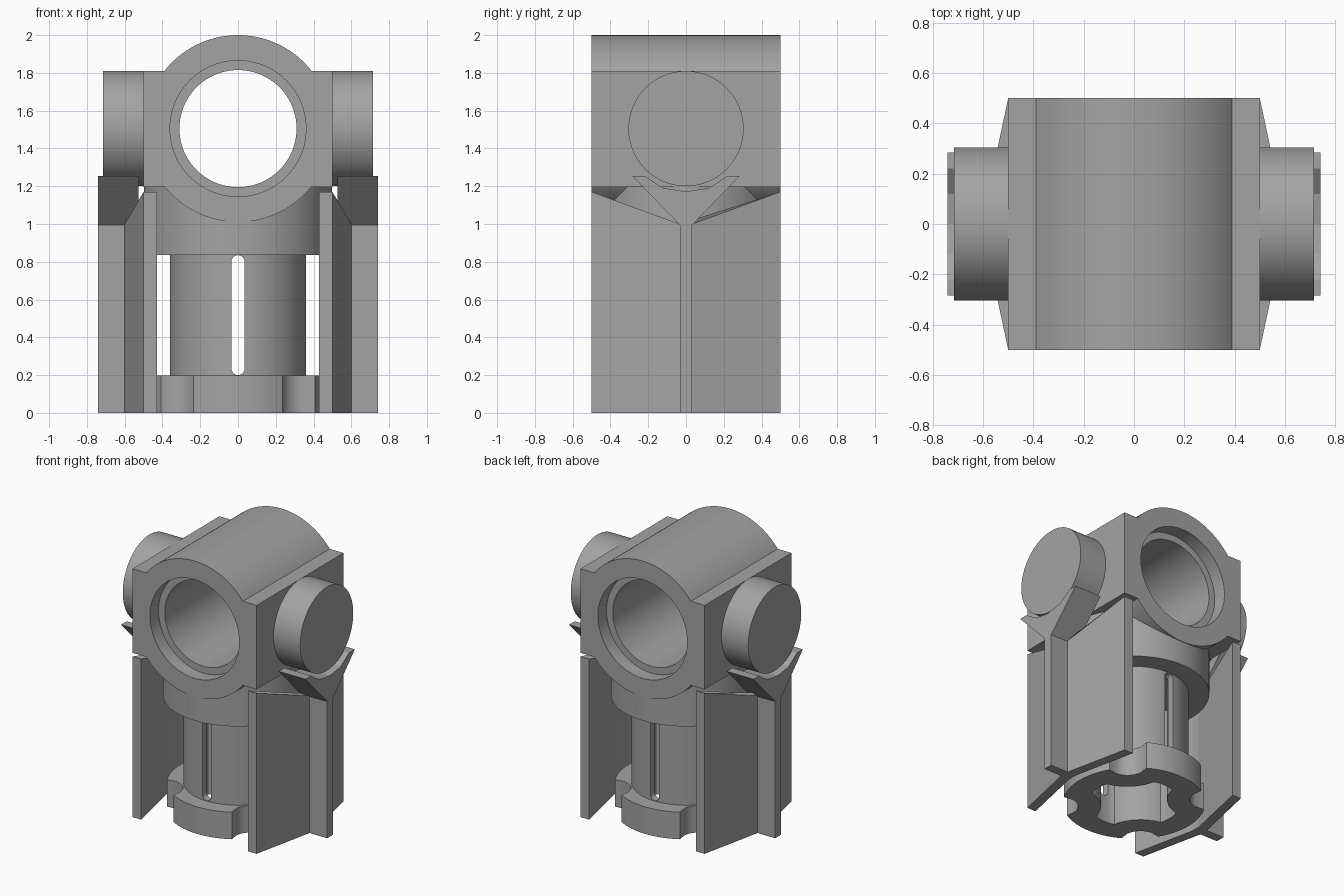
import bpy, bmesh, math

if "Cube" in bpy.data.objects:
    bpy.data.objects.remove(bpy.data.objects["Cube"], do_unlink=True)

grey = bpy.data.materials.new("light_grey")
grey.use_nodes = True
COLOUR = (0.37, 0.37, 0.37, 1)
grey.diffuse_color = COLOUR
grey.node_tree.nodes["Principled BSDF"].inputs["Base Color"].default_value = COLOUR


def prism(name, outline, axis, start, end):
    """Extrude a 2D outline along an axis; the outline uses the other two axes in order."""
    place = {"x": lambda u, v, w: (w, u, v),
             "y": lambda u, v, w: (u, w, v),
             "z": lambda u, v, w: (u, v, w)}[axis]
    bm = bmesh.new()
    rings = [[bm.verts.new(place(u, v, w)) for u, v in outline] for w in (start, end)]
    bm.faces.new(rings[0])
    bm.faces.new(rings[1])
    n = len(outline)
    for i in range(n):
        j = (i + 1) % n
        bm.faces.new((rings[0][i], rings[0][j], rings[1][j], rings[1][i]))
    bmesh.ops.recalc_face_normals(bm, faces=bm.faces)
    mesh = bpy.data.meshes.new(name)
    bm.to_mesh(mesh)
    bm.free()
    mesh.materials.append(grey)
    ob = bpy.data.objects.new(name, mesh)
    bpy.context.collection.objects.link(ob)
    return ob


def circle(r, cu=0, cv=0, n=96):
    return [(cu + r * math.cos(2 * math.pi * i / n), cv + r * math.sin(2 * math.pi * i / n))
            for i in range(n)]


def lobed(r, bite, centre=0.5, n=96):
    """Circle with four round bites on the diagonals."""
    pts = []
    for i in range(n):
        a = 2 * math.pi * i / n
        off = (a % (math.pi / 2)) - math.pi / 4
        root = bite ** 2 - (centre * math.sin(off)) ** 2
        d = r if root < 0 else min(r, centre * math.cos(off) - math.sqrt(root))
        pts.append((d * math.cos(a), d * math.sin(a)))
    return pts


def activate(ob):
    bpy.ops.object.select_all(action="DESELECT")
    ob.select_set(True)
    bpy.context.view_layer.objects.active = ob


def boolean(ob, others, operation="DIFFERENCE"):
    activate(ob)
    for other in others:
        mod = ob.modifiers.new("bool", "BOOLEAN")
        mod.operation, mod.solver, mod.object = operation, "EXACT", other
        bpy.ops.object.modifier_apply(modifier=mod.name)


def smooth(ob):
    activate(ob)
    bpy.ops.object.shade_smooth_by_angle(angle=math.radians(25))


AXIS_Z = 1.505

# Cutters: stepped bore, lobed axle hole, slot
bore = prism("bore_cutter", circle(0.31, 0, AXIS_Z), "y", -0.7, 0.7)
rims = [prism("rim_cutter", circle(0.36, 0, AXIS_Z), "y", s * 0.4, s * 0.7) for s in (-1, 1)]
axle_hole = prism("axle_hole_cutter", lobed(0.31, 0.28), "z", -0.1, 0.835)
arc = [math.pi * i / 12 for i in range(13)]
slot_outline = ([(0.035 * math.cos(a), 0.8 + 0.035 * math.sin(a)) for a in arc]
                + [(-0.035 * math.cos(a), 0.235 - 0.035 * math.sin(a)) for a in arc])
slot = prism("slot_cutter", slot_outline, "y", -0.7, 0.7)
cutters = [bore, *rims, axle_hole, slot]

# Crosswise sleeve with square shoulders
sleeve = prism("sleeve", circle(0.495, 0, AXIS_Z, 128), "y", -0.5, 0.5)
block = prism("block_helper", [(-0.5, 1.197), (0.5, 1.197), (0.5, 1.81), (-0.5, 1.81)], "y", -0.5, 0.5)
cutters.append(block)
boolean(sleeve, [block], "UNION")
boolean(sleeve, [bore, *rims])

# Neck under the sleeve
neck = prism("neck", circle(0.497), "z", 0.835, 1.25)
boolean(neck, [bore, *rims])

# Slotted hollow stem and notched collar
stem = prism("stem", circle(0.36), "z", 0.19, 0.84)
boolean(stem, [axle_hole, slot])
collar = prism("collar", lobed(0.47, 0.13), "z", 0, 0.197)
boolean(collar, [axle_hole])
for part in (sleeve, neck, stem, collar):
    smooth(part)

# Side parts, repeated left and right
half_fork = [(0.033, 0.995), (0.285, 1.255), (0.22, 1.255), (0.12, 1.19)]
fork_outline = half_fork + [(0, 1.172)] + [(-y, z) for y, z in reversed(half_fork)]
rib_outline = [(-0.033, 0), (0.033, 0), (0.033, 1.0), (-0.033, 1.0)]
outer = [(0.5, -0.5), (0.6, -0.033), (0.6, 0.033), (0.5, 0.5)]
for side, s in (("left", 1), ("right", -1)):
    pin = prism(side + "_pin", circle(0.305, 0, AXIS_Z), "x", s * 0.49, s * 0.715)
    smooth(pin)
    # Bent guard plate whose top edge dips to the middle
    wall = outer + [(x - 0.07, y) for x, y in reversed(outer)]
    guard = prism(side + "_guard", [(s * x, y) for x, y in wall], "z", 0, 1)
    for v in guard.data.vertices:
        if v.co.z > 0.5:
            v.co.z = 1.17 if abs(v.co.y) > 0.4 else 1.0
    prism(side + "_rib", rib_outline, "x", s * 0.59, s * 0.742)
    prism(side + "_fork", fork_outline, "x", s * 0.527, s * 0.742)

for c in cutters:
    bpy.data.objects.remove(c, do_unlink=True)
